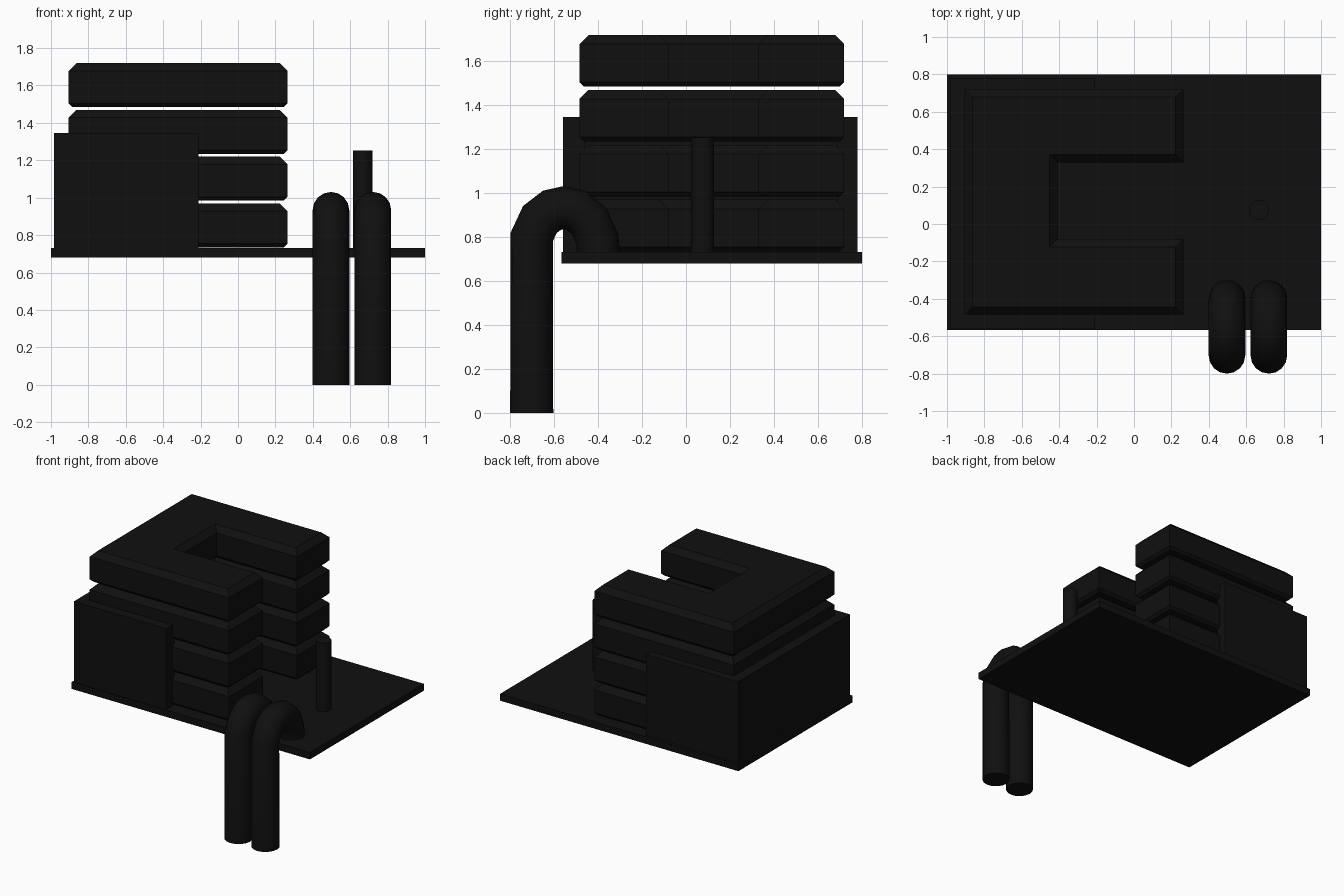
import bpy, bmesh

if "Cube" in bpy.data.objects:
    bpy.data.objects.remove(bpy.data.objects["Cube"])

black = bpy.data.materials.new("black")
black.diffuse_color = (0.005, 0.005, 0.005, 1)
black.use_nodes = True
black.node_tree.nodes["Principled BSDF"].inputs["Base Color"].default_value = black.diffuse_color


def finish(ob, name):
    ob.name = name
    ob.data.materials.append(black)
    return ob


def loft(name, outline, rings):
    """Stack rings (z, inset) of an outline whose points carry inset directions."""
    bm = bmesh.new()
    loops = [[bm.verts.new((x + sx * d, y + sy * d, z)) for x, y, sx, sy in outline]
             for z, d in rings]
    n = len(outline)
    for a, b in zip(loops, loops[1:]):
        for i in range(n):
            j = (i + 1) % n
            bm.faces.new((a[i], a[j], b[j], b[i]))
    bm.faces.new(loops[0][::-1])
    bm.faces.new(loops[-1])
    bmesh.ops.recalc_face_normals(bm, faces=bm.faces)
    me = bpy.data.meshes.new(name)
    bm.to_mesh(me)
    bm.free()
    ob = bpy.data.objects.new(name, me)
    bpy.context.collection.objects.link(ob)
    return finish(ob, name)


def u_shape(x0, x1, y0, y1, nx, ny0, ny1):
    """U outline opening toward +x, with inset directions."""
    return [(x0, y0, 1, 1), (x1, y0, -1, 1), (x1, ny0, -1, -1), (nx, ny0, -1, -1),
            (nx, ny1, -1, 1), (x1, ny1, -1, 1), (x1, y1, -1, -1), (x0, y1, 1, -1)]


# base plate
bpy.ops.mesh.primitive_cube_add(size=1, location=(0, 0.117, 0.706))
plate = finish(bpy.context.object, "base_plate")
plate.scale = (2, 1.366, 0.052)

# four floating bevelled U slabs
slab = u_shape(-0.905, 0.265, -0.485, 0.72, -0.41, -0.08, 0.33)
for i in range(4):
    z, top = 0.735 + 0.25 * i, 0.97 + 0.25 * i
    loft(f"slab_{i + 1}", slab, [(z, 0.02), (z + 0.02, 0), (top - 0.042, 0), (top, 0.042)])

# wrap-around casing
casing = u_shape(-0.985, -0.21, -0.56, 0.78, -0.88, -0.46, 0.69)
loft("casing", casing, [(0.73, 0), (1.346, 0)])

# upright post
bpy.ops.mesh.primitive_cylinder_add(vertices=32, radius=0.053, depth=0.53,
                                    location=(0.667, 0.075, 0.987))
finish(bpy.context.object, "post")
bpy.ops.object.shade_smooth_by_angle()

# two bent pipes
path = [(-0.702, 0), (-0.702, 0.8), (-0.665, 0.88), (-0.61, 0.922), (-0.56, 0.933),
        (-0.5, 0.922), (-0.44, 0.872), (-0.404, 0.79), (-0.395, 0.7)]
for k, x in enumerate((0.497, 0.721)):
    cu = bpy.data.curves.new("pipe", "CURVE")
    cu.dimensions = "3D"
    cu.bevel_depth = 0.098
    cu.bevel_resolution = 6
    cu.use_fill_caps = True
    sp = cu.splines.new("POLY")
    sp.points.add(len(path) - 1)
    for p, (y, z) in zip(sp.points, path):
        p.co = (x, y, z, 1)
    ob = bpy.data.objects.new("pipe", cu)
    bpy.context.collection.objects.link(ob)
    finish(ob, f"pipe_{k + 1}")
